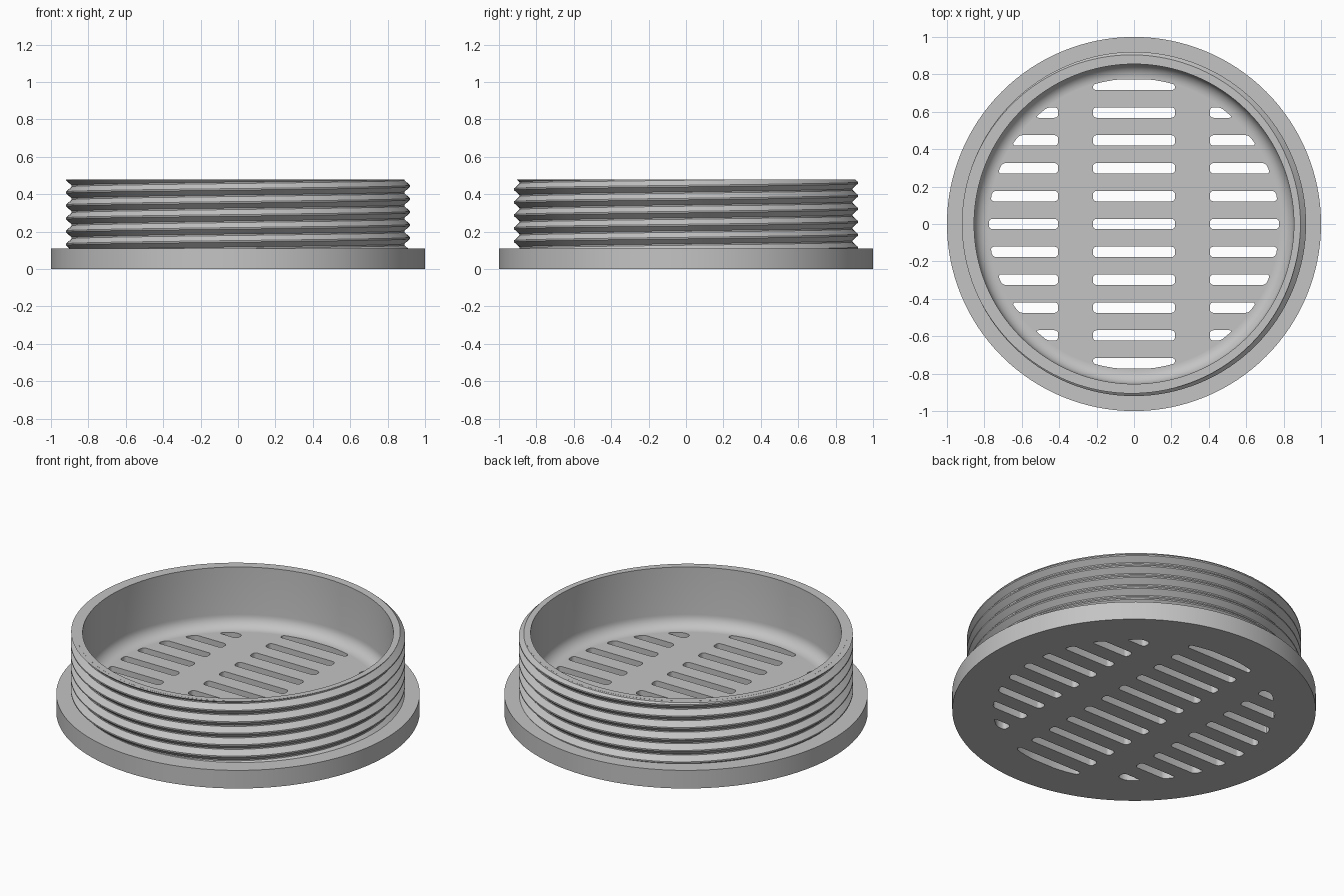
import bpy, bmesh, math
from mathutils import Matrix, Vector

if "Cube" in bpy.data.objects:
    bpy.data.objects.remove(bpy.data.objects["Cube"], do_unlink=True)

SEGS = 128
FLOOR, FLANGE, TOP = 0.12, 0.11, 0.48      # heights
BORE, ROOT, CREST = 0.855, 0.89, 0.92      # radii
FILLET = 0.072
SLOT_LIMIT = 0.777

grey = bpy.data.materials.new("light grey plastic")
grey.use_nodes = True
colour = (0.55, 0.55, 0.55, 1)
grey.diffuse_color = colour
grey.node_tree.nodes["Principled BSDF"].inputs["Base Color"].default_value = colour


def make_object(name, bm):
    bmesh.ops.recalc_face_normals(bm, faces=bm.faces[:])
    mesh = bpy.data.meshes.new(name)
    bm.to_mesh(mesh)
    bm.free()
    obj = bpy.data.objects.new(name, mesh)
    bpy.context.collection.objects.link(obj)
    mesh.materials.append(grey)
    return obj


def activate(obj):
    bpy.ops.object.select_all(action='DESELECT')
    obj.select_set(True)
    bpy.context.view_layer.objects.active = obj


def lathe(name, profile):
    """Spin a profile around z and cap the open ends."""
    bm = bmesh.new()
    verts = [bm.verts.new((r, 0, z)) for r, z in profile]
    edges = [bm.edges.new(pair) for pair in zip(verts, verts[1:])]
    bmesh.ops.spin(bm, geom=verts + edges, cent=(0, 0, 0), axis=(0, 0, 1),
                   angle=math.tau, steps=SEGS)
    bmesh.ops.remove_doubles(bm, verts=bm.verts[:], dist=1e-5)
    bmesh.ops.holes_fill(bm, edges=[e for e in bm.edges if e.is_boundary], sides=0)
    return make_object(name, bm)


def add_slot(bm, outline):
    """Add an upright prism with rounded corners."""
    part = bmesh.new()
    face = part.faces.new([part.verts.new((x, y, -0.1)) for x, y in outline])
    moved = bmesh.ops.extrude_face_region(part, geom=[face])["geom"]
    bmesh.ops.translate(part, vec=(0, 0, 0.4),
                        verts=[v for v in moved if isinstance(v, bmesh.types.BMVert)])
    bmesh.ops.recalc_face_normals(part, faces=part.faces[:])
    corners = [e for e in part.edges
               if abs(e.verts[0].co.z - e.verts[1].co.z) > 0.1
               and e.calc_face_angle(0) > 0.35]
    bmesh.ops.bevel(part, geom=corners, offset=0.02, segments=4, profile=0.5,
                    affect='EDGES', clamp_overlap=True)
    temp = bpy.data.meshes.new("slot_part")
    part.to_mesh(temp)
    part.free()
    bm.from_mesh(temp)
    bpy.data.meshes.remove(temp)


def reach(d):
    return math.sqrt(SLOT_LIMIT ** 2 - d ** 2)


# Cup: flange, wall, filleted floor
arc = [(BORE - FILLET + FILLET * math.sin(a), FLOOR + FILLET - FILLET * math.cos(a))
       for a in (math.pi / 2 * i / 8 for i in range(9))]
cup = lathe("drain_cup", [(BORE - FILLET - 0.003, FLOOR)] + arc +
            [(BORE, TOP), (ROOT, TOP), (ROOT, FLANGE), (1, FLANGE), (1, 0)])

# Slots in three columns, trimmed to a circle
bm = bmesh.new()
HALF, PITCH_Y, MID, SIDE = 0.028, 0.149, 0.22, 0.405
for row in range(-5, 6):
    y = row * PITCH_Y
    low, high = y - HALF, y + HALF
    if abs(row) < 5:
        add_slot(bm, [(-MID, low), (MID, low), (MID, high), (-MID, high)])
        for side in (-1, 1):
            add_slot(bm, [(side * SIDE, low), (side * reach(low), low),
                          (side * reach(high), high), (side * SIDE, high)])
    else:
        sign = 1 if row > 0 else -1
        inner = abs(y) - HALF
        xs = [MID - 2 * MID * i / 12 for i in range(13)]
        add_slot(bm, [(-MID, sign * inner), (MID, sign * inner)] +
                 [(x, sign * min(reach(x), abs(y) + HALF)) for x in xs])
cutter = make_object("slot_cutter", bm)
cutter.hide_render = True

activate(cup)
cut = cup.modifiers.new("slots", 'BOOLEAN')
cut.operation = 'DIFFERENCE'
cut.solver = 'EXACT'
cut.object = cutter
bpy.ops.object.modifier_apply(modifier=cut.name)
bpy.data.objects.remove(cutter, do_unlink=True)

# Thread: V-shaped ridge swept along a helix, trimmed at rim and flange
LEAD = 0.0695
START = 0.444 - 6 * LEAD
section = [(ROOT - 0.015, -0.031), (ROOT, -0.031), (CREST, -0.004),
           (CREST, 0.004), (ROOT, 0.031), (ROOT - 0.015, 0.031)]
bm = bmesh.new()
rings = []
for i in range(8 * SEGS + 1):
    turn = Matrix.Rotation(math.tau * i / SEGS, 3, 'Z')
    rise = START + LEAD * i / SEGS
    rings.append([bm.verts.new(turn @ Vector((r, 0, rise + z))) for r, z in section])
for a, b in zip(rings, rings[1:]):
    for k in range(len(section)):
        n = (k + 1) % len(section)
        bm.faces.new((a[k], a[n], b[n], b[k]))
bm.faces.new(rings[0])
bm.faces.new(rings[-1][::-1])
for height, direction in ((TOP - 0.0005, 1), (FLANGE - 0.005, -1)):
    cut_geom = bmesh.ops.bisect_plane(
        bm, geom=bm.verts[:] + bm.edges[:] + bm.faces[:], dist=1e-6,
        plane_co=(0, 0, height), plane_no=(0, 0, direction), clear_outer=True)
    rim = [e for e in cut_geom["geom_cut"]
           if isinstance(e, bmesh.types.BMEdge) and e.is_boundary]
    bmesh.ops.triangle_fill(bm, edges=rim, use_beauty=True)
thread = make_object("screw_thread", bm)

for obj in (cup, thread):
    activate(obj)
    bpy.ops.object.shade_smooth_by_angle(angle=math.radians(30))
